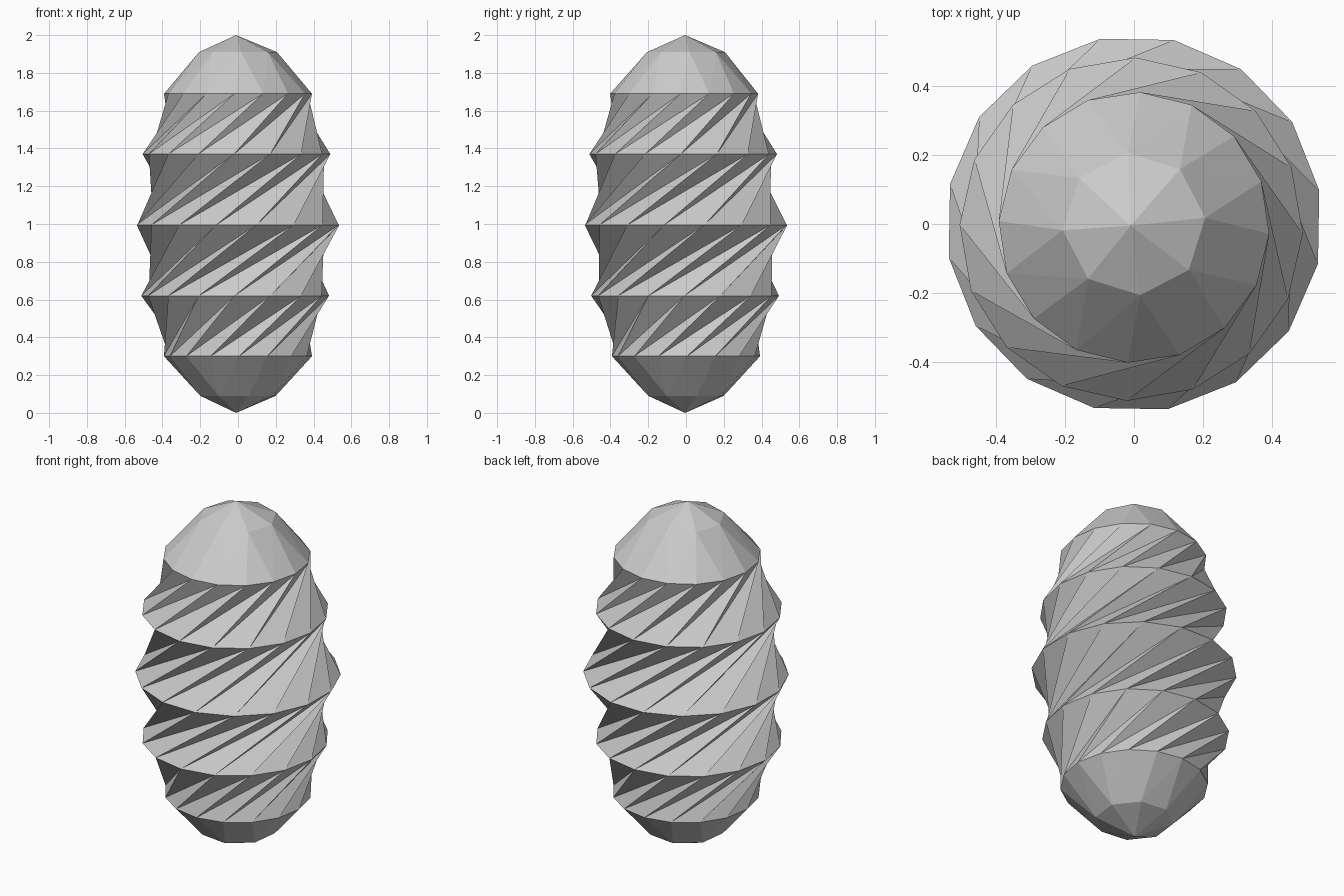
import bpy, bmesh
from math import cos, sin, radians

if "Cube" in bpy.data.objects:
    bpy.data.objects.remove(bpy.data.objects["Cube"])

N = 16                      # sides of the big rings
bm = bmesh.new()


def ring(z, r, start, cx=0.0, cy=0.0, n=N):
    out = []
    for k in range(n):
        a = radians(start + 360 / n * k)
        out.append(bm.verts.new((cx + r * cos(a), cy + r * sin(a), z)))
    return out


# twisted rings, bottom to top: height, radius, angle, centre offset
rings = [ring(*p) for p in (
    (0.30, 0.392, -134.2),
    (0.62, 0.497, -67.9, -0.015, -0.005),
    (0.995, 0.545, 10.3),
    (1.37, 0.497, 88.5, -0.008, -0.015),
    (1.69, 0.392, 154.8, 0.0, -0.01))]

# pleated bands: every quad is split along its shorter diagonal
for a, b in zip(rings, rings[1:]):
    for k in range(N):
        j = (k + 1) % N
        bm.faces.new((a[k], a[j], b[k]))
        bm.faces.new((a[j], b[j], b[k]))


# faceted caps: 16 sides reduce to 8, then to a point
def cap(outer, z, start, tip_z, s):
    inner = ring(z, 0.207, start, n=8)
    tip = bm.verts.new((-0.01, -0.005, tip_z))
    for i in range(8):
        o0, o1, o2 = (outer[(2 * i - s * d) % N] for d in (2, 1, 0))
        nxt = inner[(i + s) % 8]
        bm.faces.new((o0, o1, inner[i]))
        bm.faces.new((o1, o2, inner[i]))
        bm.faces.new((o2, nxt, inner[i]))
        bm.faces.new((inner[i], nxt, tip))


cap(rings[-1], 1.91, 140, 2.0, 1)
cap(rings[0], 0.09, -119.4, 0.0, -1)

bmesh.ops.recalc_face_normals(bm, faces=bm.faces)
mesh = bpy.data.meshes.new("twisted_egg")
bm.to_mesh(mesh)
bm.free()
bpy.context.collection.objects.link(bpy.data.objects.new("twisted_egg", mesh))
